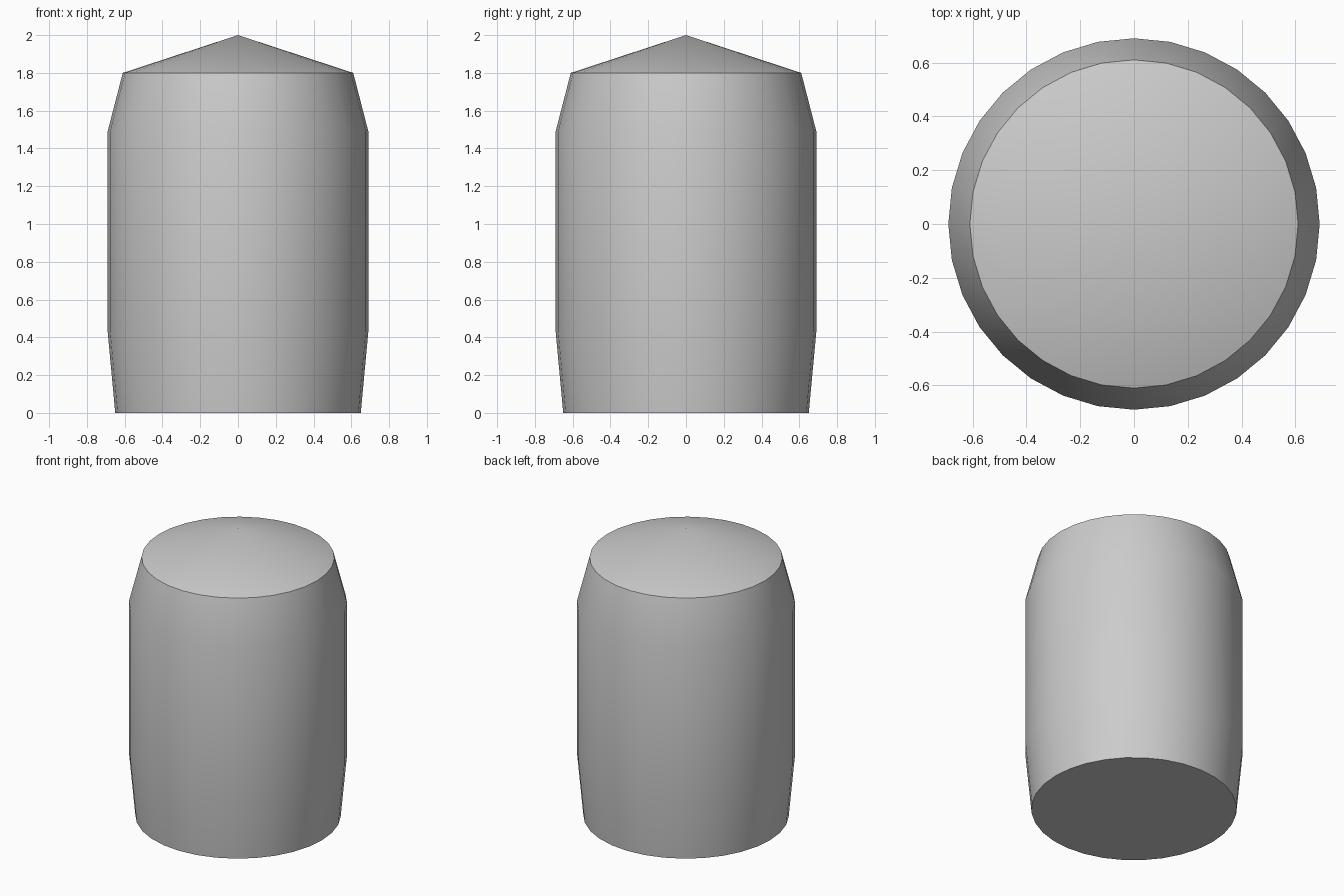
import bpy
import bmesh
import math
from mathutils import Vector

cube = bpy.data.objects.get("Cube")
if cube:
    bpy.data.objects.remove(cube, do_unlink=True)

SIDES = 32

grey = bpy.data.materials.new("light_grey")
grey.use_nodes = True
colour = (0.6, 0.6, 0.6, 1.0)
grey.diffuse_color = colour
grey.node_tree.nodes["Principled BSDF"].inputs["Base Color"].default_value = colour

# Barrel half-profile as (radius, height), from base centre to the tip of the lid
profile = [(0, 0), (0.65, 0), (0.69, 0.43), (0.69, 1.49), (0.61, 1.80), (0, 2.0)]

# Revolve the profile around the vertical axis
bm = bmesh.new()
points = [bm.verts.new((r, 0, z)) for r, z in profile]
edges = [bm.edges.new(pair) for pair in zip(points, points[1:])]
bmesh.ops.spin(bm, geom=points + edges, cent=Vector(), axis=(0, 0, 1),
               angle=math.tau, steps=SIDES, use_merge=False)
bmesh.ops.remove_doubles(bm, verts=bm.verts, dist=0.001)
bmesh.ops.dissolve_degenerate(bm, edges=bm.edges, dist=0.0001)

# Join the base wedges into a single flat disc
base = [f for f in bm.faces if f.calc_center_median().z < 0.001]
bmesh.ops.dissolve_faces(bm, faces=base, use_verts=True)
bmesh.ops.recalc_face_normals(bm, faces=bm.faces)

mesh = bpy.data.meshes.new("barrel_body")
bm.to_mesh(mesh)
bm.free()
mesh.materials.append(grey)
body = bpy.data.objects.new("barrel_body", mesh)
bpy.context.collection.objects.link(body)

# Smooth walls and lid, crisp rims
bpy.ops.object.select_all(action="DESELECT")
body.select_set(True)
bpy.context.view_layer.objects.active = body
bpy.ops.object.shade_smooth_by_angle(angle=math.radians(30))
